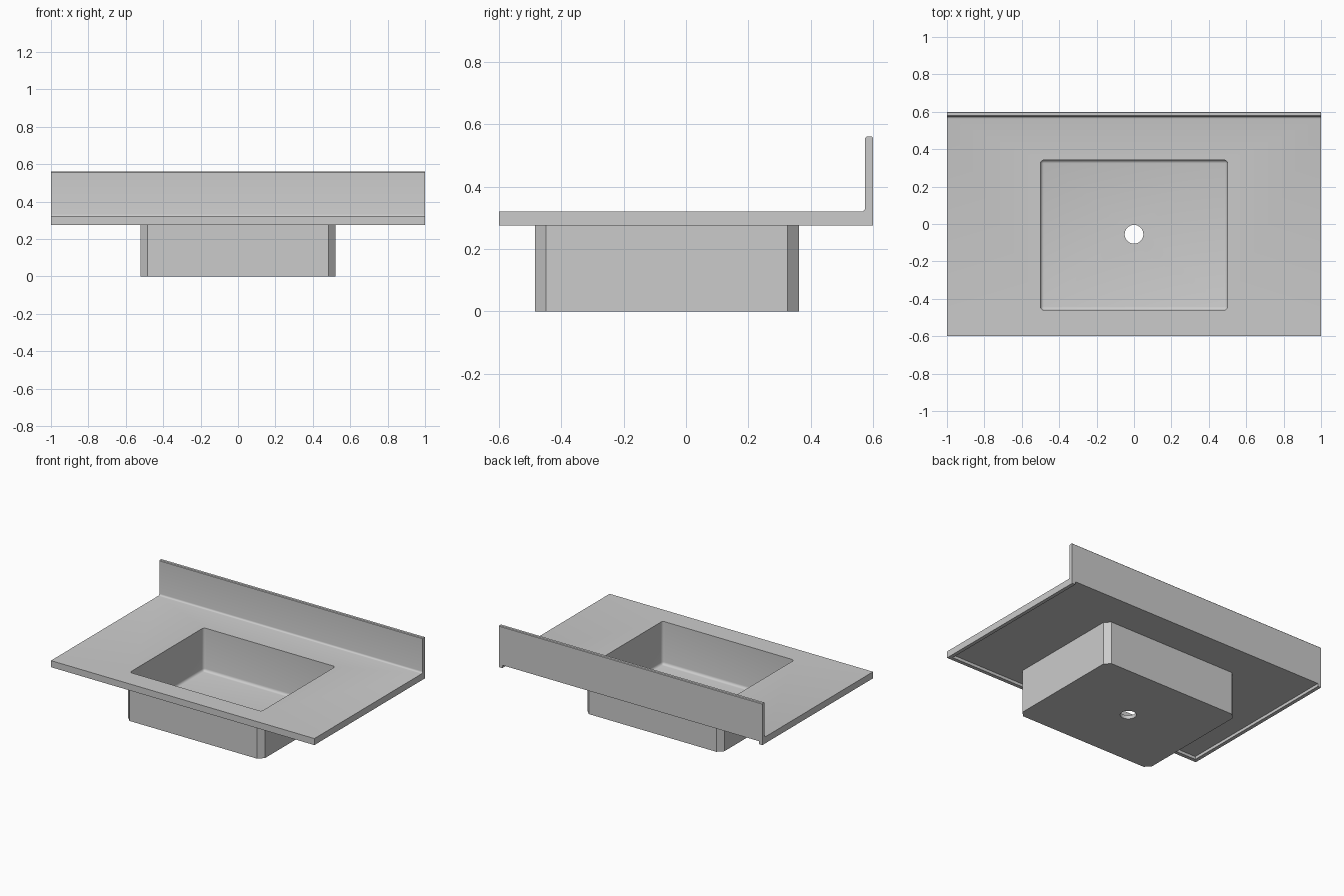
import bpy, bmesh, math

if "Cube" in bpy.data.objects:
    bpy.data.objects.remove(bpy.data.objects["Cube"])


def prism(name, pts, axis, lo, hi):
    """Extrude a closed 2D outline along x (points are y,z) or z (points are x,y)."""
    bm = bmesh.new()
    place = (lambda a, b: (lo, a, b)) if axis == 'X' else (lambda a, b: (a, b, lo))
    face = bm.faces.new([bm.verts.new(place(a, b)) for a, b in pts])
    ext = bmesh.ops.extrude_face_region(bm, geom=[face])
    d = hi - lo
    bmesh.ops.translate(bm, vec=(d, 0, 0) if axis == 'X' else (0, 0, d),
                        verts=[v for v in ext['geom'] if isinstance(v, bmesh.types.BMVert)])
    bmesh.ops.recalc_face_normals(bm, faces=bm.faces)
    me = bpy.data.meshes.new(name)
    bm.to_mesh(me)
    bm.free()
    ob = bpy.data.objects.new(name, me)
    bpy.context.collection.objects.link(ob)
    return ob


def rect(x0, x1, y0, y1):
    return [(x0, y0), (x1, y0), (x1, y1), (x0, y1)]


def bevel(ob, width, segs, pick):
    bm = bmesh.new()
    bm.from_mesh(ob.data)
    bmesh.ops.bevel(bm, geom=[e for e in bm.edges if pick(*e.verts)], offset=width,
                    segments=segs, profile=0.5, affect='EDGES')
    bm.to_mesh(ob.data)
    bm.free()


def combine(target, other, op):
    m = target.modifiers.new(op, 'BOOLEAN')
    m.operation, m.solver, m.object = op, 'EXACT', other
    bpy.context.view_layer.objects.active = target
    bpy.ops.object.modifier_apply(modifier=m.name)
    bpy.data.objects.remove(other)


def vertical(a, b):
    return abs(a.co.z - b.co.z) > 0.01


# Counter and backsplash: one L profile with a filleted inner corner
fillet = [(0.563 + 0.012 * math.sin(t), 0.332 - 0.012 * math.cos(t))
          for t in (i * math.pi / 8 for i in range(5))]
profile = ([(-0.6, 0.275), (-0.6, 0.32)] + fillet +
           [(0.575, 0.556), (0.579, 0.56), (0.596, 0.56), (0.6, 0.556), (0.6, 0.275)])
counter = prism("sink_counter", profile, 'X', -1, 1)

# Hollow underside, leaving lips at the front and sides
combine(counter, prism("underside_cut", rect(-0.975, 0.975, -0.575, 0.7), 'Z', 0.1, 0.295),
        'DIFFERENCE')

# Basin shell with chamfered corners
basin = prism("basin", rect(-0.52, 0.52, -0.485, 0.362), 'Z', 0, 0.308)
bevel(basin, 0.036, 1, vertical)
combine(counter, basin, 'UNION')

# Basin cavity with rounded corners and floor edge
cavity = prism("cavity_cut", rect(-0.5, 0.5, -0.46, 0.342), 'Z', 0.025, 0.5)
bevel(cavity, 0.018, 4, lambda a, b: vertical(a, b) or max(a.co.z, b.co.z) < 0.1)
combine(counter, cavity, 'DIFFERENCE')

# Drain hole
circle = [(0.05 * math.cos(i * math.pi / 16), -0.055 + 0.05 * math.sin(i * math.pi / 16))
          for i in range(32)]
combine(counter, prism("drain_cut", circle, 'Z', -0.1, 0.1), 'DIFFERENCE')

# Smooth the fillets, keep edges sharp
bpy.ops.object.select_all(action='DESELECT')
counter.select_set(True)
bpy.context.view_layer.objects.active = counter
bpy.ops.object.shade_smooth_by_angle(angle=math.radians(30))
